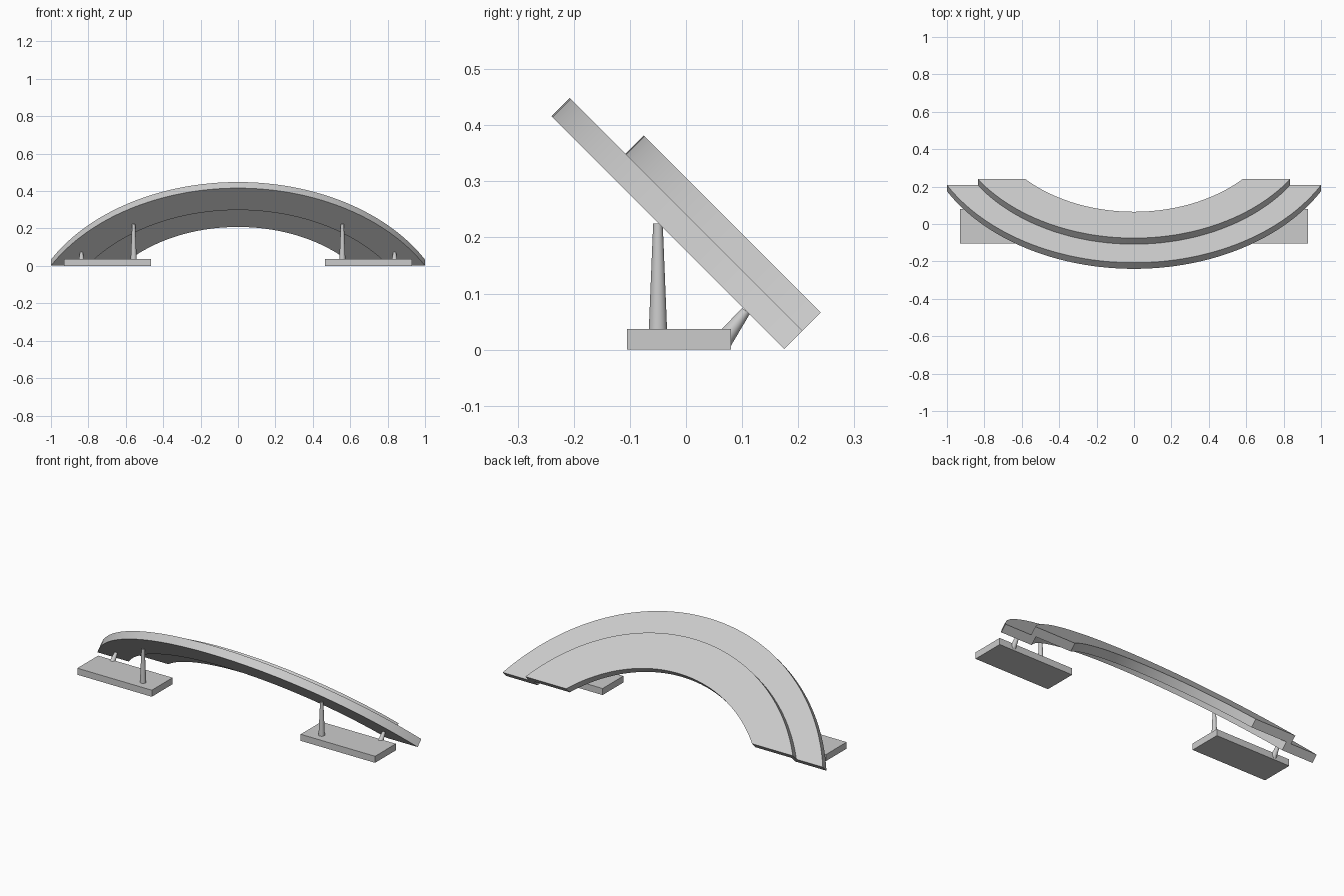
import bpy, bmesh
from math import asin, cos, sin, pi, radians
from mathutils import Vector, Matrix

cube = bpy.data.objects.get("Cube")
if cube:
    bpy.data.objects.remove(cube, do_unlink=True)

GREY = (0.6, 0.6, 0.6, 1.0)
mat = bpy.data.materials.new("light grey")
mat.use_nodes = True
mat.diffuse_color = GREY
mat.node_tree.nodes["Principled BSDF"].inputs["Base Color"].default_value = GREY


def finish(name, bm, smooth=False):
    bmesh.ops.recalc_face_normals(bm, faces=bm.faces)
    mesh = bpy.data.meshes.new(name)
    bm.to_mesh(mesh)
    bm.free()
    mesh.materials.append(mat)
    obj = bpy.data.objects.new(name, mesh)
    bpy.context.collection.objects.link(obj)
    if smooth:
        bpy.ops.object.select_all(action="DESELECT")
        obj.select_set(True)
        bpy.context.view_layer.objects.active = obj
        bpy.ops.object.shade_smooth_by_angle(angle=radians(30))
    return obj


# Leaning plane: arch height runs up and forward, thickness up and back
UP = Vector((0, -1, 1)).normalized()
OUT = Vector((0, 1, 1)).normalized()
FOOT = Vector((0, 0.175, 0.001))
DROP = 0.559      # arc centre below the foot line
THICK = 0.046
STEPS = 64


def arch(name, inner, outer, level):
    """Ring segment cut flat along the foot line, on the leaning plane."""
    bm = bmesh.new()

    def arc(radius, offset):
        start = asin(DROP / radius)
        verts = []
        for i in range(STEPS + 1):
            a = start + (pi - 2 * start) * i / STEPS
            p = FOOT + UP * (radius * sin(a) - DROP) + OUT * offset
            verts.append(bm.verts.new(p + Vector((radius * cos(a), 0, 0))))
        return verts

    low, high = level * THICK, (level + 1) * THICK
    rails = [arc(inner, low), arc(outer, low), arc(outer, high), arc(inner, high)]
    for r in range(4):
        a, b = rails[r], rails[(r + 1) % 4]
        for i in range(STEPS):
            bm.faces.new((a[i], a[i + 1], b[i + 1], b[i]))
    for end in (0, STEPS):
        bm.faces.new([rail[end] for rail in rails])
    return finish(name, bm, True)


def block(name, low, high):
    low, high = Vector(low), Vector(high)
    bm = bmesh.new()
    size = Matrix.Diagonal((high - low).to_4d())
    size[3][3] = 1
    bmesh.ops.create_cube(bm, size=1, matrix=Matrix.Translation((low + high) / 2) @ size)
    return finish(name, bm)


def post(name, foot, tip):
    """Tapered round support between two points."""
    foot, tip = Vector(foot), Vector(tip)
    axis = tip - foot
    turn = axis.to_track_quat("Z", "Y").to_matrix().to_4x4()
    bm = bmesh.new()
    bmesh.ops.create_cone(bm, cap_ends=True, segments=32, radius1=0.0165, radius2=0.0085,
                          depth=axis.length, matrix=Matrix.Translation((foot + tip) / 2) @ turn)
    return finish(name, bm, True)


# Two stepped arch plates
arch("outer_arch_plate", 0.98, 1.1455, 0)
arch("inner_arch_plate", 0.806, 1.005, 1)

# Feet and supports on both sides
for side, s in (("left", 1), ("right", -1)):
    x0, x1 = sorted((0.465 * s, 0.93 * s))
    block(side + "_base", (x0, -0.105, 0), (x1, 0.08, 0.037))
    post(side + "_front_post", (0.558 * s, -0.05, 0.03), (0.558 * s, -0.05, 0.225))
    post(side + "_back_post", (0.837 * s, 0.067, 0.017), (0.837 * s, 0.107, 0.069))
